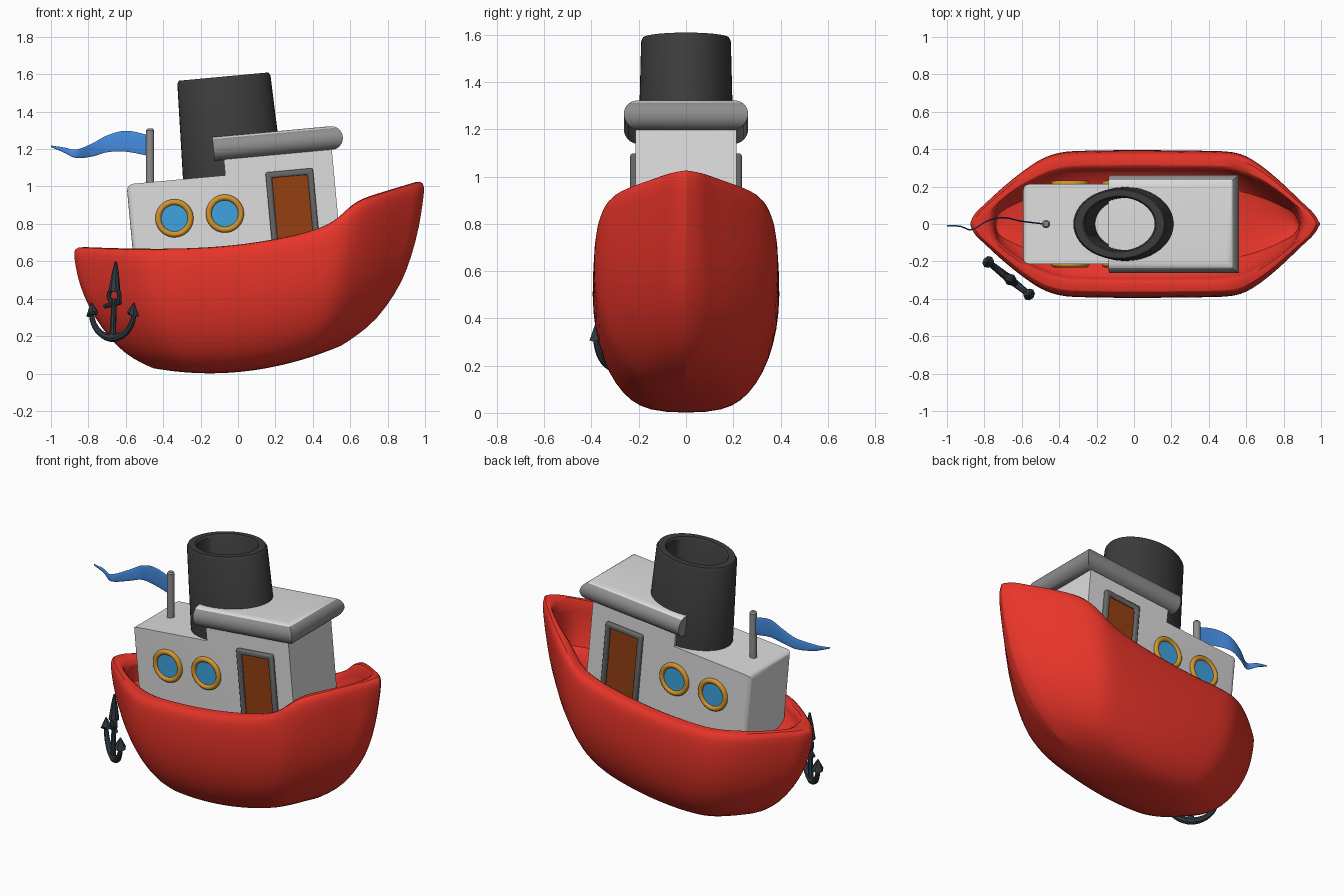
import bpy, bmesh, math
from mathutils import Matrix, Vector

if "Cube" in bpy.data.objects:
    bpy.data.objects.remove(bpy.data.objects["Cube"])

# The cabin and everything on it lean back slightly
TILT = Matrix.Rotation(-0.0925, 4, 'Y')


def material(name, *rgb):
    m = bpy.data.materials.new(name)
    m.use_nodes = True
    m.diffuse_color = (*rgb, 1)
    m.node_tree.nodes["Principled BSDF"].inputs["Base Color"].default_value = (*rgb, 1)
    return m


red = material("hull red", 0.8, 0.035, 0.022)
white = material("cabin white", 0.72, 0.72, 0.72)
black = material("funnel black", 0.045, 0.045, 0.045)
grey = material("trim grey", 0.27, 0.27, 0.27)
dark_grey = material("frame grey", 0.14, 0.14, 0.14)
brass = material("brass", 0.65, 0.3, 0.025)
glass = material("window blue", 0.05, 0.37, 0.75)
brown = material("door brown", 0.29, 0.05, 0.006)
blue = material("flag blue", 0.06, 0.26, 0.75)
iron = material("anchor iron", 0.03, 0.045, 0.058)


def curve(table, x, col=1):
    """Smooth interpolation of one column of a table sorted by its first column."""
    n = len(table)
    x = min(max(x, table[0][0]), table[-1][0])
    i = max(k for k in range(n - 1) if table[k][0] <= x)

    def slope(k):
        a, b = table[max(k - 1, 0)], table[min(k + 1, n - 1)]
        return (b[col] - a[col]) / (b[0] - a[0])
    a, b = table[i], table[i + 1]
    d = b[0] - a[0]
    t = (x - a[0]) / d
    ease = t * t * (3 - 2 * t)
    return (a[col] * (1 - ease) + b[col] * ease
            + d * t * (1 - t) * ((1 - t) * slope(i) - t * slope(i + 1)))


def finish(name, bm, *mats, matrix=None, rule=None):
    bmesh.ops.recalc_face_normals(bm, faces=bm.faces)
    for f in bm.faces:
        f.smooth = True
        if rule:
            f.material_index = rule(f)
    for e in bm.edges:
        e.smooth = e.calc_face_angle(0) < 0.6
    if matrix:
        bm.transform(matrix)
    mesh = bpy.data.meshes.new(name)
    bm.to_mesh(mesh)
    bm.free()
    obj = bpy.data.objects.new(name, mesh)
    for m in mats:
        mesh.materials.append(m)
    bpy.context.collection.objects.link(obj)
    return obj


def loft(rings, wrap=False):
    """Skin closed rings; either wrap the last to the first or cap both ends."""
    bm = bmesh.new()
    rows = [[bm.verts.new(p) for p in ring] for ring in rings]
    n = len(rows[0])
    pairs = list(zip(rows, rows[1:])) + ([(rows[-1], rows[0])] if wrap else [])
    for a, b in pairs:
        for i in range(n):
            j = (i + 1) % n
            bm.faces.new((a[i], a[j], b[j], b[i]))
    if not wrap:
        h = n // 2
        for r in (rows[0], rows[-1]):
            bm.faces.new((r[0], r[1], r[-1]))
            bm.faces.new((r[h - 1], r[h], r[h + 1]))
            for i in range(1, h - 1):
                bm.faces.new((r[i], r[i + 1], r[n - i - 1], r[n - i]))
    return bm


def tube(path, y=0, wrap=False, seg=12):
    """Round tube along (x, z, radius) points in an upright plane."""
    rings, n = [], len(path)
    for i, (x, z, r) in enumerate(path):
        a = path[(i - 1) % n] if wrap else path[max(i - 1, 0)]
        b = path[(i + 1) % n] if wrap else path[min(i + 1, n - 1)]
        d = Vector((b[0] - a[0], b[1] - a[1])).normalized()
        angles = [math.tau * k / seg for k in range(seg)]
        rings.append([(x - d.y * r * math.cos(t), y + r * math.sin(t),
                       z + d.x * r * math.cos(t)) for t in angles])
    return loft(rings, wrap)


def prism(pts, y0, y1):
    """Outline in x, z extruded between two y values."""
    bm = bmesh.new()
    face = bm.faces.new([bm.verts.new((x, y0, z)) for x, z in pts])
    out = bmesh.ops.extrude_face_region(bm, geom=[face])["geom"]
    for v in out:
        if isinstance(v, bmesh.types.BMVert):
            v.co.y = y1
    return bm


def circle(x, z, r, *extra, seg=40):
    return [(x + r * math.cos(math.tau * k / seg), z + r * math.sin(math.tau * k / seg), *extra)
            for k in range(seg)]


# Hull: sheer line, plan outline, then rows of (height fraction, stern, bow, half width, bluntness)
SHEER = [(-0.9, 0.68), (-0.6, 0.67), (-0.3, 0.67), (0, 0.69), (0.3, 0.74), (0.48, 0.795),
         (0.54, 0.83), (0.6, 0.905), (0.66, 0.935), (0.8, 0.98), (1, 1.04)]
PLAN = [(-1, 0), (-0.98, 0.12), (-0.91, 0.28), (-0.8, 0.51), (-0.68, 0.73), (-0.55, 0.92),
        (-0.4, 1), (0.5, 1), (0.6, 0.95), (0.7, 0.78), (0.8, 0.56), (0.9, 0.31), (0.97, 0.14), (1, 0)]
LEVELS = [(0, -0.45, 0.55, 0.1, 0.8), (0.04, -0.56, 0.7, 0.2, 0.8), (0.12, -0.65, 0.79, 0.265, 0.8),
          (0.25, -0.73, 0.88, 0.325, 0.85), (0.42, -0.8, 0.93, 0.367, 0.9), (0.62, -0.85, 0.97, 0.39, 1),
          (0.82, -0.872, 0.99, 0.39, 1), (0.94, -0.88, 1, 0.382, 1), (1, -0.868, 0.983, 0.362, 1),
          (1, -0.78, 0.915, 0.305, 0.7), (0.97, -0.745, 0.885, 0.285, 0.6), (None, -0.74, 0.88, 0.282, 0.6)]
HALF = 36
rings = []
for frac, stern, bow, width, blunt in LEVELS:
    ring = []
    for k in range(2 * HALF):
        u = math.cos(math.pi * k / HALF)
        x = u * (bow if u > 0 else -stern)
        y = width * max(curve(PLAN, u), 0) ** blunt * (1 if k <= HALF else -1)
        keel = 0.3 * (x + 0.15) ** 2
        z = 0.58 + 0.1 * x if frac is None else keel + frac * (curve(SHEER, x) - keel)
        ring.append((x, y, z))
    rings.append(ring)
hull = finish("hull", loft(rings), red)
hull.modifiers.new("smooth", 'SUBSURF').levels = 1

# Cabin: stepped block with softened stern edges
bm = prism([(-0.5, 0.52), (0.61, 0.52), (0.61, 1.2), (0.03, 1.2), (0.03, 1.062), (-0.5, 1.062)],
           -0.213, 0.213)
stern_edges = [e for e in bm.edges if all(v.co.x < -0.49 for v in e.verts)
               and max(v.co.z for v in e.verts) > 1]
bmesh.ops.bevel(bm, geom=stern_edges, offset=0.035, segments=4, profile=0.5, affect='EDGES')
finish("cabin", bm, white, matrix=TILT)

# Roof: pale slab with a rolled grey edge on three sides
rings = []
for k in range(17):
    a = math.pi * k / 16
    o, z = 0.063 * math.sin(a), 1.208 + 0.063 * math.cos(a)
    w, front = 0.2 + o, 0.612 + o
    rings.append([(-0.02, -w, z), (front, -w, z), (front, w, z), (-0.02, w, z)])
finish("roof", loft(rings), grey, white, matrix=TILT, rule=lambda f: int(f.normal.z > 0.8))

# Funnel: open oval tube
FUNNEL = [(0.268, 1.03), (0.25, 1.572), (0.24, 1.588), (0.197, 1.588), (0.187, 1.575), (0.18, 1.03)]
rings = [[(x, 0.76 * y, z) for x, y in circle(0, 0, r, seg=48)] for r, z in FUNNEL]
finish("funnel", loft(rings, wrap=True), black,
       matrix=TILT @ Matrix.Translation((0.07, 0, 0)))

# Portholes and doors on both sides
FRAME = [(0.245, 0.5), (0.245, 1.057), (0.5, 1.057), (0.5, 0.5),
         (0.468, 0.5), (0.468, 1.025), (0.277, 1.025), (0.277, 0.5)]
for side, label in ((1, "left"), (-1, "right")):
    for x, place in ((-0.262, "rear"), (0.009, "front")):
        ring = tube(circle(x, 0.858, 0.086, 0.016), side * 0.216, wrap=True)
        finish(f"{label}_{place}_porthole_ring", ring, brass, matrix=TILT)
        pane = prism(circle(x, 0.858, 0.086), side * 0.21, side * 0.219)
        finish(f"{label}_{place}_porthole_glass", pane, glass, matrix=TILT)
    frame = finish(f"{label}_door_frame", prism(FRAME, side * 0.2, side * 0.236), dark_grey, matrix=TILT)
    bevel = frame.modifiers.new("soft edges", 'BEVEL')
    bevel.width, bevel.segments = 0.01, 2
    finish(f"{label}_door", prism(FRAME[4:], side * 0.2, side * 0.22), brown, matrix=TILT)

# Flagpole
finish("flagpole", tube([(-0.47, 1, 0.022), (-0.47, 1.3, 0.022), (-0.47, 1.31, 0.014)], seg=16), grey)

# Flag: rows of (x, height, half height, sideways wave)
FLAG = [(-1, 1.215, 0.004, -0.01), (-0.93, 1.195, 0.014, -0.012), (-0.87, 1.175, 0.022, -0.03),
        (-0.78, 1.195, 0.035, 0.018), (-0.7, 1.228, 0.045, 0.034), (-0.6, 1.242, 0.056, 0.015),
        (-0.48, 1.22, 0.056, 0)]
rings = []
for k in range(41):
    x = -1 + 0.52 * k / 40
    z, h, y = (curve(FLAG, x, c) for c in (1, 2, 3))
    rings.append([(x, y + b, z + a * h) for a, b in circle(0, 0, 1, seg=12) for b in (b * 0.004,)])
finish("flag", loft(rings), blue)

# Anchor hanging beside the stern quarter
PLACE = Matrix.Translation((-0.67, -0.29, 0)) @ Matrix.Rotation(-0.67, 4, 'Z')
ANCHOR = {
    "shank": [(0, 0.19, 0.018), (0.01, 0.4, 0.013)],
    "stock": [(-0.055, 0.36, 0.012), (0.055, 0.38, 0.012)],
    "hanger": [(0.012, 0.44, 0.032), (0.018, 0.53, 0.02), (0.022, 0.6, 0.006)],
    "arms": [(0.145 * math.sin(t), 0.33 - 0.14 * math.cos(t), 0.022 - 0.006 * abs(t))
             for t in (math.pi * k / 20 for k in range(-10, 11))],
    "left_fluke": [(0.11, 0.325, 0.01), (0.14, 0.32, 0.034), (0.145, 0.38, 0.003)],
    "right_fluke": [(-0.11, 0.325, 0.01), (-0.14, 0.32, 0.034), (-0.145, 0.38, 0.003)],
}
for part, path in ANCHOR.items():
    finish("anchor_" + part, tube(path, seg=8), iron, matrix=PLACE)
finish("anchor_ring", tube(circle(0.01, 0.415, 0.036, 0.012, seg=20), wrap=True, seg=8), iron, matrix=PLACE)
